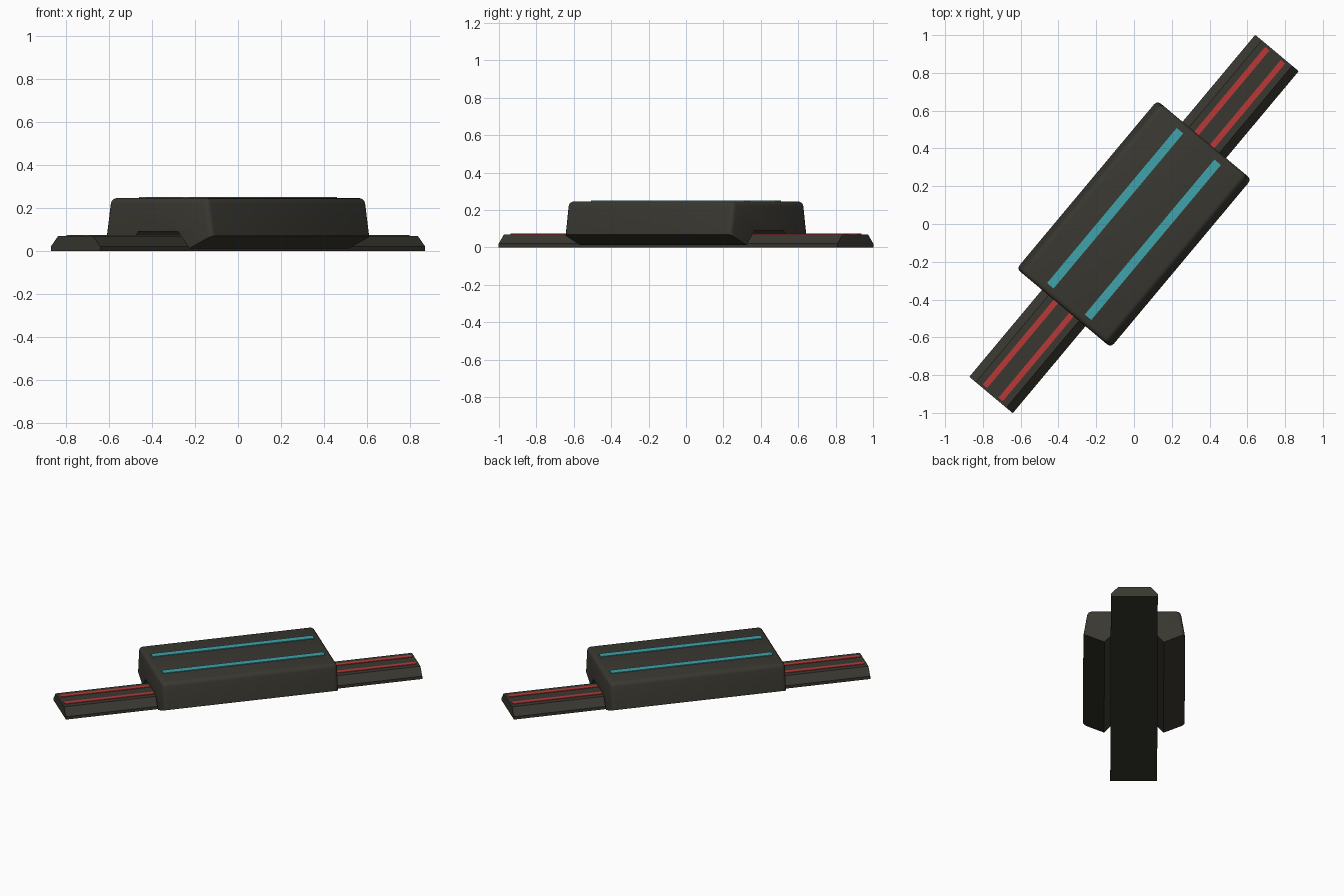
import bpy, bmesh, math
from mathutils import Matrix

if "Cube" in bpy.data.objects:
    bpy.data.objects.remove(bpy.data.objects["Cube"])

ROT = Matrix.Rotation(math.radians(50.1), 4, 'Z')   # whole model lies diagonally


def material(name, rgb):
    m = bpy.data.materials.new(name)
    m.diffuse_color = (*rgb, 1)
    m.use_nodes = True
    m.node_tree.nodes["Principled BSDF"].inputs["Base Color"].default_value = m.diffuse_color
    return m


DARK = material("dark_olive_grey", (0.041, 0.039, 0.030))
TEAL = material("teal", (0.05, 0.37, 0.41))
RED = material("red", (0.48, 0.04, 0.04))


def prism(name, half_profile, half_len, mat, bevel=0, bevel_above=0):
    """Mirror a half profile (v, z) and extrude it along the length."""
    pts = half_profile + [(-v, z) for v, z in reversed(half_profile)]
    bm = bmesh.new()
    ring = [bm.verts.new((-half_len, v, z)) for v, z in pts]
    face = bm.faces.new(ring)
    out = bmesh.ops.extrude_face_region(bm, geom=[face])
    moved = [g for g in out["geom"] if isinstance(g, bmesh.types.BMVert)]
    bmesh.ops.translate(bm, verts=moved, vec=(2 * half_len, 0, 0))
    bmesh.ops.recalc_face_normals(bm, faces=bm.faces)
    if bevel:
        # round only the upper edges: the top rim and the end corners
        edges = [e for e in bm.edges
                 if sum(v.co.z for v in e.verts) / 2 > bevel_above]
        bmesh.ops.bevel(bm, geom=edges, offset=bevel, segments=3,
                        profile=0.5, affect='EDGES')
    bm.transform(ROT)
    return finish(name, bm, mat)


def plate(name, half_len, v, width, z0, z1, mat):
    """Thin painted stripe."""
    bm = bmesh.new()
    bmesh.ops.create_cube(bm, size=1)
    bm.transform(ROT @ Matrix.Translation((0, v, (z0 + z1) / 2))
                 @ Matrix.Diagonal((2 * half_len, width, z1 - z0, 1)))
    return finish(name, bm, mat)


def finish(name, bm, mat):
    me = bpy.data.meshes.new(name)
    bm.to_mesh(me)
    bm.free()
    me.materials.append(mat)
    ob = bpy.data.objects.new(name, me)
    bpy.context.collection.objects.link(ob)
    return ob


# Long guide rail with chamfered sides
prism("rail", [(0.15, 0), (0.15, 0.02), (0.105, 0.07)], 1.18, DARK)

# Carriage straddling the rail, with an open channel underneath
body = prism("carriage",
             [(0.12, 0.09), (0.19, 0.012), (0.325, 0.07), (0.297, 0.246)],
             0.58, DARK, bevel=0.025, bevel_above=0.1)
bpy.context.view_layer.objects.active = body
body.select_set(True)
bpy.ops.object.shade_smooth_by_angle(angle=math.radians(35))

# Paired stripes on the rail and the carriage
for side, s in (("left", 1), ("right", -1)):
    plate(f"rail_stripe_{side}", 1.165, s * 0.054, 0.03, 0.067, 0.074, RED)
    plate(f"carriage_stripe_{side}", 0.535, s * 0.13, 0.045, 0.243, 0.251, TEAL)
